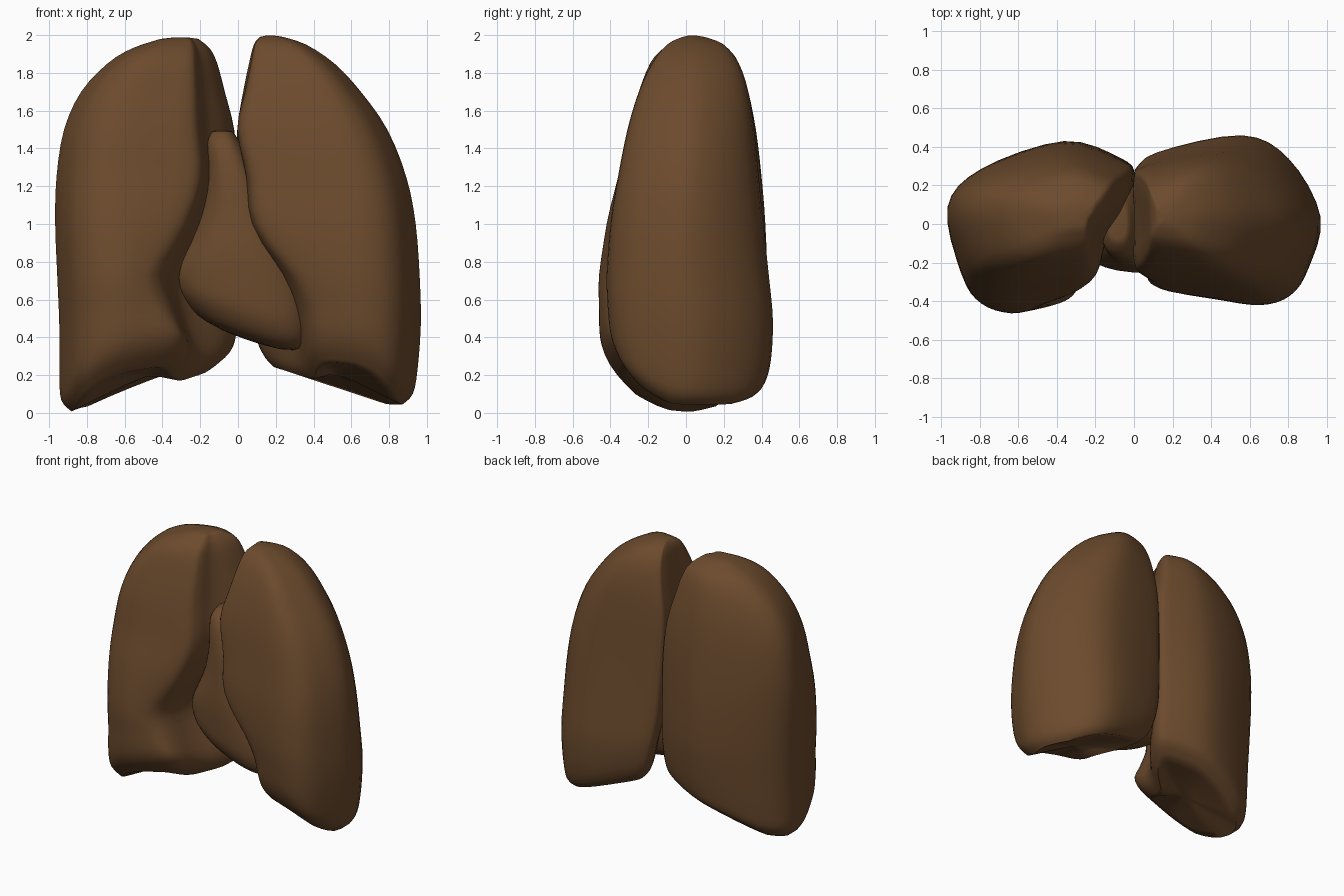
import bpy, bmesh, math

if "Cube" in bpy.data.objects:
    bpy.data.objects.remove(bpy.data.objects["Cube"])

brown = bpy.data.materials.new("warm brown")
brown.diffuse_color = (0.148, 0.069, 0.026, 1)
brown.use_nodes = True
brown.node_tree.nodes["Principled BSDF"].inputs["Base Color"].default_value = brown.diffuse_color


def catmull(a, b, c, d, t):
    return tuple(0.5 * (2*q + (r-p)*t + (2*p-5*q+4*r-s)*t*t + (3*q-p-3*r+s)*t**3)
                 for p, q, r, s in zip(a, b, c, d))


def smooth(pts, n, closed):
    """Catmull-Rom curve through the points."""
    m, out = len(pts), []
    at = (lambda i: pts[i % m]) if closed else (lambda i: pts[min(max(i, 0), m-1)])
    for i in range(m if closed else m-1):
        out += [catmull(at(i-1), at(i), at(i+1), at(i+2), j/n) for j in range(n)]
    return out if closed else out + [tuple(pts[-1])]


def loft(name, rings, cap_bottom, cap_top):
    """Skin the rings, closing each end with smaller rings and a centre point."""
    def shrunk(ring, s, dz):
        c = [sum(p[k] for p in ring)/len(ring) for k in range(3)]
        return [tuple(c[k] + (p[k]-c[k])*s + (dz if k == 2 else 0) for k in range(3)) for p in ring]
    rings = ([shrunk(rings[0], s, cap_bottom*(1-s)) for s in (0.3, 0.6, 0.85)] + rings
             + [shrunk(rings[-1], s, cap_top*(1-s)) for s in (0.8, 0.4)])
    bm = bmesh.new()
    vs = [[bm.verts.new(p) for p in r] for r in rings]
    n = len(rings[0])
    for lo, hi in zip(vs, vs[1:]):
        for i in range(n):
            bm.faces.new((lo[i], lo[(i+1) % n], hi[(i+1) % n], hi[i]))
    for ring in (vs[0], vs[-1]):
        f = bm.faces.new(ring)
        bmesh.ops.poke(bm, faces=[f])
    bmesh.ops.recalc_face_normals(bm, faces=bm.faces)
    me = bpy.data.meshes.new(name)
    bm.to_mesh(me)
    bm.free()
    ob = bpy.data.objects.new(name, me)
    bpy.context.collection.objects.link(ob)
    me.materials.append(brown)
    bpy.context.view_layer.objects.active = ob
    ob.select_set(True)
    bpy.ops.object.shade_smooth_by_angle(angle=math.radians(60))
    ob.select_set(False)


def lung_section(peak, side_y, hollow, uo, ub, uf, yf, yb):
    """Outline seen from above: round outside, hollow inside front."""
    w, h = uo-ub, yb-yf
    return smooth([(ub, yb-.2*h), (ub+.07*w, yb-.1*h), (ub+peak*w, yb),
                   (ub+.82*w, yb-(.16 if peak < .5 else .14)*h),
                   (uo, yb-side_y*h), (uo-.07*w, yf+.21*h), (uo-.17*w, yf+.055*h), (uo-.33*w, yf),
                   ((uo-.33*w+uf)/2, yf+.03*h), (uf+.06*w, yf+.08*h), (uf, yf+.18*h),
                   (ub+(uf-ub)*.8, yf+(.35+.07*hollow)*h),
                   (ub+(uf-ub)*.25, yf+(.57+.06*hollow)*h)], 4, True)


def lung(name, side, levels, floor, peak, side_y, front_rise, back_rise):
    rings = []
    for z, *dims in smooth(levels, 3, False):
        k = max(0, 1 - z/0.9)**1.5
        hollow = min(1, max(0, (1.2-z)/.4))
        ring = []
        for u, y in lung_section(peak, side_y, hollow, *dims):
            # underside rises toward the middle, front and back
            base = (floor + .33*max(0, .79-u) + front_rise*max(0, -y-.05)**1.5
                    + back_rise*max(0, y-.05))
            ring.append((side*u, y, z + k*base))
        rings.append(ring)
    loft(name, rings, 0.03, 0.012)


# Lungs: height, outer, inner back, inner front, front y, back y
lung("large_lung", -1, [
    (.00, .88, .11, .36, -.34, .29), (.06, .935, .04, .30, -.42, .37),
    (.20, .945, .01, .28, -.455, .40), (.45, .945, 0, .34, -.46, .42),
    (.70, .955, 0, .38, -.46, .43), (1.0, .967, 0, .25, -.42, .42),
    (1.25, .96, 0, .18, -.36, .40), (1.5, .92, .02, .20, -.31, .37),
    (1.7, .83, .07, .21, -.25, .33), (1.85, .69, .11, .22, -.19, .28),
    (1.93, .56, .15, .23, -.12, .22), (1.98, .41, .21, .25, -.03, .12)],
    0.008, .38, .4, .9, .25)
lung("small_lung", 1, [
    (.00, .87, .19, .42, -.31, .38), (.06, .925, .145, .38, -.365, .42),
    (.20, .95, .10, .36, -.40, .45), (.45, .967, .06, .33, -.415, .46),
    (.70, .962, .03, .25, -.42, .44), (1.0, .94, .01, .08, -.40, .41),
    (1.25, .89, 0, .05, -.36, .385), (1.5, .79, 0, 0, -.31, .36),
    (1.7, .65, .03, .04, -.25, .33), (1.85, .51, .06, .07, -.18, .28),
    (1.95, .36, .085, .09, -.1, .2), (1.99, .24, .115, .12, -.02, .1)],
    0.045, .55, .48, 1.15, 0)

# Heart: height, x range, y range, leaning down to one side
heart = [(.41, -.08, .22, -.10, .10), (.45, -.22, .33, -.18, .16), (.55, -.31, .38, -.24, .20),
         (.70, -.335, .36, -.25, .22), (.85, -.29, .28, -.25, .22), (1.05, -.205, .18, -.23, .2),
         (1.25, -.17, .10, -.21, .2), (1.42, -.175, .02, -.17, .18), (1.49, -.14, -.03, -.1, .12)]
rings = []
for z, x0, x1, y0, y1 in smooth(heart, 3, False):
    k = min(1, max(0, (.9-z)/.4))
    ring = []
    for i in range(32):
        c, s = math.cos(math.tau*i/32), math.sin(math.tau*i/32)
        x = (x0+x1)/2 + (x1-x0)/2*math.copysign(abs(c)**.8, c)
        y = (y0+y1)/2 + (y1-y0)/2*math.copysign(abs(s)**.8, s) - .08*x
        ring.append((x, y, z - .33*x*k))
    rings.append(ring)
loft("heart", rings, -0.01, 0.012)
